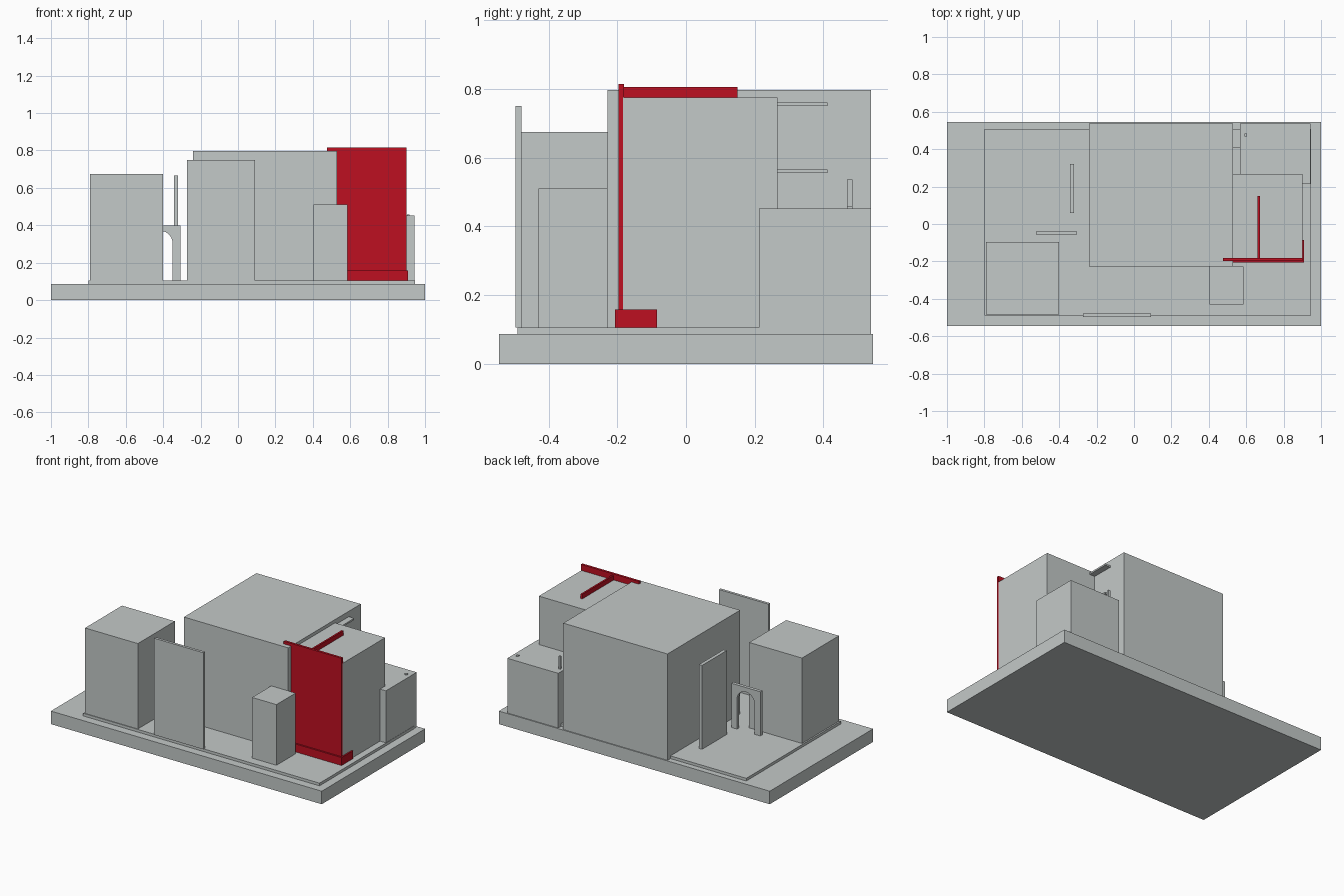
import bpy, bmesh, math

if "Cube" in bpy.data.objects:
    bpy.data.objects.remove(bpy.data.objects["Cube"])


def material(name, rgb):
    m = bpy.data.materials.new(name)
    m.diffuse_color = (*rgb, 1)
    m.use_nodes = True
    m.node_tree.nodes["Principled BSDF"].inputs["Base Color"].default_value = m.diffuse_color
    return m


GREY = material("pale grey", (0.55, 0.585, 0.58))
RED = material("sign red", (0.515, 0.005, 0.015))


def finish(name, bm, mat):
    bmesh.ops.recalc_face_normals(bm, faces=bm.faces)
    mesh = bpy.data.meshes.new(name)
    bm.to_mesh(mesh)
    bm.free()
    mesh.materials.append(mat)
    bpy.context.collection.objects.link(bpy.data.objects.new(name, mesh))


def box(name, x, y, z, mat=GREY):
    """Box from (min, max) ranges on each axis."""
    bm = bmesh.new()
    bmesh.ops.create_cube(bm, size=1)
    for v in bm.verts:
        v.co = [r[0] if c < 0 else r[1] for c, r in zip(v.co, (x, y, z))]
    finish(name, bm, mat)


FLOOR = 0.105

# Ground
box("base_slab", (-1, 1), (-0.545, 0.545), (0, 0.087))
box("plinth", (-0.80, 0.945), (-0.49, 0.507), (0.085, FLOOR))

# Buildings
box("main_block", (-0.24, 0.53), (-0.228, 0.538), (0.087, 0.797))
box("left_tower", (-0.79, -0.40), (-0.485, -0.095), (FLOOR, 0.675))
box("front_booth", (0.405, 0.585), (-0.43, -0.228), (FLOOR, 0.51))
box("right_block", (0.53, 0.90), (-0.183, 0.267), (FLOOR, 0.775))
box("rear_annex", (0.567, 0.943), (0.213, 0.538), (0.087, 0.452))

# Freestanding wall panels
box("front_panel", (-0.273, 0.092), (-0.497, -0.479), (FLOOR, 0.75))
box("side_panel", (-0.343, -0.32), (0.06, 0.32), (FLOOR, 0.665))

# Ledges on the side of the main block
for i, z in enumerate((0.555, 0.75)):
    box(f"side_ledge_{i}", (0.53, 0.57), (0.265, 0.412), (z, z + 0.011))

# Roof posts on the annex
box("tall_roof_post", (0.59, 0.604), (0.469, 0.484), (0.45, 0.536))
box("short_roof_post", (0.903, 0.918), (0.469, 0.484), (0.45, 0.458))

# Archway: outline with a round-topped opening, extruded in depth
cx, half, opening, spring = -0.415, 0.107, 0.065, 0.305
outline = [(cx + opening, FLOOR), (cx + half, FLOOR), (cx + half, 0.40),
           (cx - half, 0.40), (cx - half, FLOOR), (cx - opening, FLOOR)]
for i in range(17):
    a = math.pi * (1 - i / 16)
    outline.append((cx + opening * math.cos(a), spring + opening * math.sin(a)))
bm = bmesh.new()
face = bm.faces.new([bm.verts.new((x, -0.06, z)) for x, z in outline])
ext = bmesh.ops.extrude_face_region(bm, geom=[face])["geom"]
bmesh.ops.translate(bm, vec=(0, 0.022, 0),
                    verts=[e for e in ext if isinstance(e, bmesh.types.BMVert)])
finish("archway", bm, GREY)

# Red sign front, crown bar, roof brace and low corner skirting
box("sign_front", (0.53, 0.902), (-0.196, -0.184), (FLOOR, 0.79), RED)
box("sign_crown", (0.475, 0.902), (-0.197, -0.181), (0.775, 0.815), RED)
box("sign_brace", (0.661, 0.673), (-0.184, 0.15), (0.774, 0.806), RED)
box("skirting_front", (0.53, 0.91), (-0.207, -0.195), (FLOOR, 0.158), RED)
box("skirting_side", (0.899, 0.91), (-0.207, -0.085), (FLOOR, 0.158), RED)
